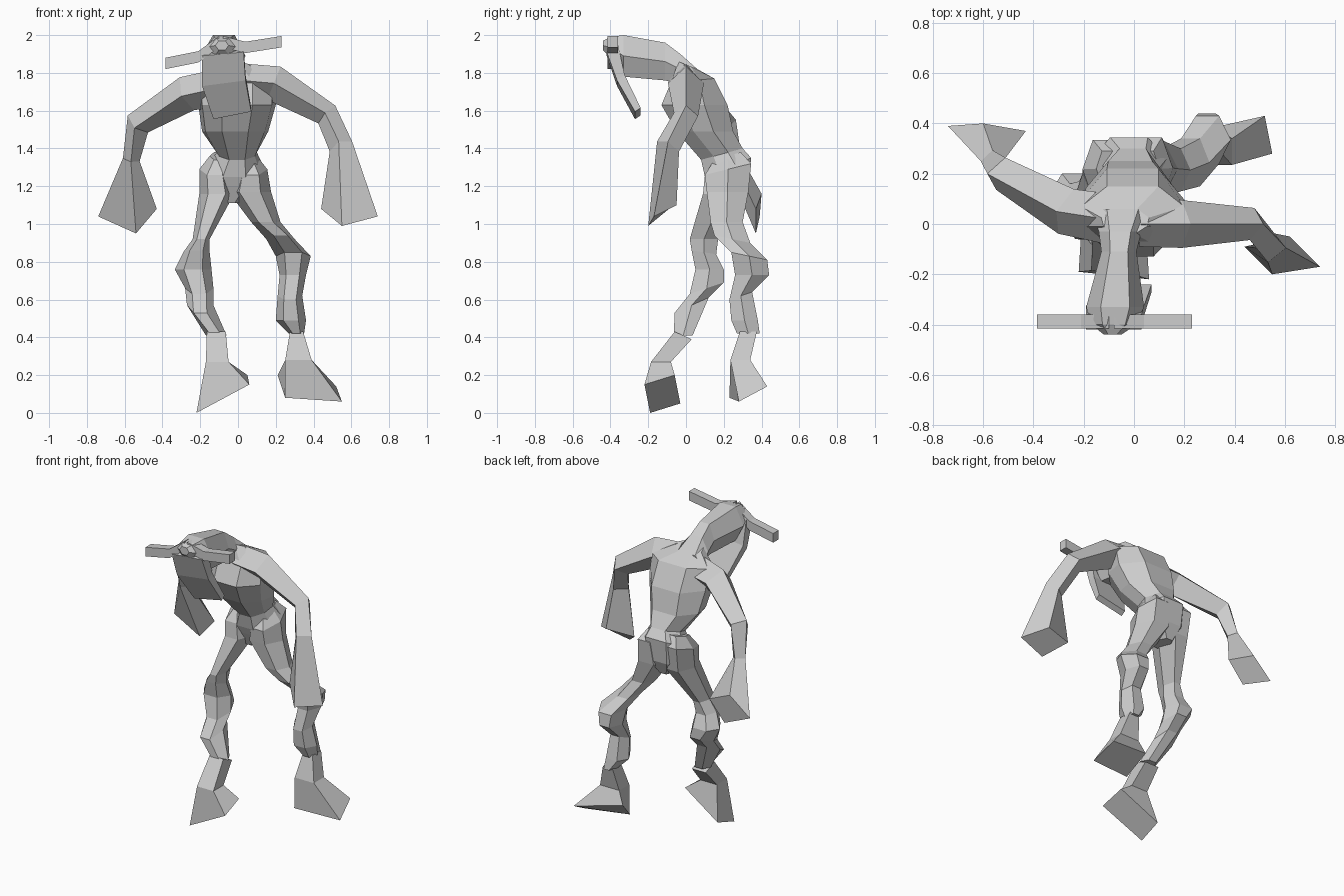
import bpy
import bmesh
from mathutils import Vector

cube = bpy.data.objects.get("Cube")
if cube:
    bpy.data.objects.remove(cube, do_unlink=True)

grey = bpy.data.materials.new("plain grey")
grey.use_nodes = True
grey.diffuse_color = (0.6, 0.6, 0.6, 1)
grey.node_tree.nodes["Principled BSDF"].inputs["Base Color"].default_value = grey.diffuse_color

# Cross-section outlines, each within a unit square
HEX = [(1, 0), (.5, 1), (-.5, 1), (-1, 0), (-.5, -1), (.5, -1)]
OCT = [(1, .3), (.5, 1), (-.5, 1), (-1, .3), (-.9, -.4), (-.4, -1), (.4, -1), (.9, -.4)]
BOX = [(1, 1), (-1, 1), (-1, -1), (1, -1)]
DIAMOND = [(1, 0), (0, 1), (-1, 0), (0, -1)]


def section(centre, a, b, outline):
    """Outline spanned by two half-size vectors around a centre."""
    centre, a, b = Vector(centre), Vector(a), Vector(b)
    return [centre + a * u + b * v for u, v in outline]


def level(x_min, x_max, y_min, y_max, z, tilt=0, outline=HEX):
    """Level section given by its extents; tilt raises its back edge."""
    return section(((x_min + x_max) / 2, (y_min + y_max) / 2, z),
                   ((x_max - x_min) / 2, 0, 0),
                   (0, (y_max - y_min) / 2, tilt), outline)


def upright(x_min, x_max, z_min, z_max, y, outline=HEX):
    """Upright section facing the front."""
    return section(((x_min + x_max) / 2, y, (z_min + z_max) / 2),
                   ((x_max - x_min) / 2, 0, 0),
                   (0, 0, (z_max - z_min) / 2), outline)


def aligned(ring, previous):
    """Reorder a ring so that its corners follow the previous ring."""
    n = len(ring)
    mid = sum(ring, Vector()) / n
    mid_prev = sum(previous, Vector()) / n
    options = [turn[k:] + turn[:k] for turn in (ring, ring[::-1]) for k in range(n)]
    return max(options, key=lambda r: sum((p - mid).normalized().dot((q - mid_prev).normalized())
                                          for p, q in zip(r, previous)))


def loft(name, rings):
    """Skin a closed, flat-shaded solid over a row of rings."""
    bm = bmesh.new()
    rows = []
    previous = None
    for ring in rings:
        ring = [Vector(p) for p in ring]
        if previous:
            ring = aligned(ring, previous)
        previous = ring
        rows.append([bm.verts.new(p) for p in ring])
    n = len(rows[0])
    for low, high in zip(rows, rows[1:]):
        for i in range(n):
            j = (i + 1) % n
            bm.faces.new((low[i], low[j], high[j], high[i]))
    bm.faces.new(rows[0])
    bm.faces.new(rows[-1])
    bmesh.ops.recalc_face_normals(bm, faces=bm.faces)
    mesh = bpy.data.meshes.new(name)
    bm.to_mesh(mesh)
    bm.free()
    mesh.materials.append(grey)
    obj = bpy.data.objects.new(name, mesh)
    bpy.context.collection.objects.link(obj)


def tube(path):
    """Diamond sections square to a path of (point, radius)."""
    points = [Vector(p) for p, r in path]
    rings = []
    for i, (p, radius) in enumerate(path):
        along = points[min(i + 1, len(points) - 1)] - points[max(i - 1, 0)]
        side = along.cross(Vector((0, 1, 0))).normalized()
        across = along.cross(side).normalized()
        rings.append(section(p, side * radius, across * radius, DIAMOND))
    return rings


# Torso with narrow waist and jutting pelvis
loft("torso", [level(*extent, outline=OCT) for extent in (
    (-.13, .06, -.04, .06, 1.84, -.02),
    (-.21, .2, -.08, .15, 1.76, .01),
    (-.21, .2, -.13, .22, 1.63),
    (-.19, .16, -.05, .25, 1.49),
    (-.11, .1, .08, .3, 1.37, .03),
    (-.17, .13, .1, .345, 1.3, .05),
    (-.16, .12, .12, .33, 1.2),
    (-.08, .01, .16, .29, 1.11))])

# Neck and skull, running forward and widening to the brow
loft("head", [upright(*extent) for extent in (
    (-.17, .08, 1.7, 1.82, .06),
    (-.14, .03, 1.74, 1.9, -.03),
    (-.13, .01, 1.76, 1.96, -.11),
    (-.19, .04, 1.78, 2, -.33),
    (-.17, .01, 1.88, 1.99, -.4),
    (-.12, -.05, 1.92, 1.97, -.44))])

# Long flat face hanging from the skull
loft("face_plate", [
    section((-.08, -.39, 1.92), (.11, 0, .01), (0, .03, .02), BOX),
    section((-.075, -.345, 1.76), (.115, 0, .015), (0, .02, .015), BOX),
    section((-.03, -.255, 1.585), (.1, 0, .02), (0, .015, .01), BOX)])

# Bar-like horns rising into the brow
for name, stations in (
        ("left_horn", ((-.08, 1.965), (.04, 1.935), (.23, 1.965))),
        ("right_horn", ((-.1, 1.965), (-.21, 1.885), (-.385, 1.85)))):
    loft(name, [section((x, -.388, z), (0, .028, 0), (0, 0, .03), BOX) for x, z in stations])

# Arms with flared hands
loft("left_arm", tube([
    ((.02, 0, 1.76), .09),
    ((.19, 0, 1.745), .095),
    ((.47, 0, 1.58), .065),
    ((.545, -.095, 1.41), .065)])
    + [[(.44, -.09, 1.08), (.55, -.2, .99), (.74, -.17, 1.04), (.62, -.05, 1.1)]])
loft("right_arm", tube([
    ((-.1, .02, 1.72), .1),
    ((-.27, .05, 1.69), .095),
    ((-.53, .2, 1.53), .07),
    ((-.565, .25, 1.34), .045)])
    + [[(-.74, .39, 1.04), (-.54, .37, .95), (-.43, .37, 1.08), (-.6, .4, 1.16)]])

# Bent legs, with the hips blending into the pelvis
loft("left_leg", [level(*extent) for extent in (
    (.01, .1, .15, .29, 1.36, .02),
    (-.02, .155, .1, .345, 1.29, .03),
    (-.05, .175, .11, .33, 1.17),
    (.07, .225, .13, .3, 1.01),
    (.15, .3, .15, .34, .92, -.02),
    (.2, .385, .24, .43, .83, -.02),
    (.22, .36, .26, .44, .73),
    (.21, .34, .23, .35, .62, .02),
    (.2, .36, .24, .38, .49),
    (.27, .35, .27, .39, .42))])
loft("right_leg", [level(*extent) for extent in (
    (-.15, -.06, .15, .29, 1.36, .02),
    (-.205, -.04, .1, .335, 1.29, .03),
    (-.205, -.02, .09, .31, 1.16),
    (-.24, -.15, .02, .17, .92),
    (-.29, -.15, .03, .16, .85, -.01),
    (-.335, -.14, .05, .2, .76),
    (-.28, -.13, .02, .2, .66, .03),
    (-.27, -.13, -.06, .12, .57, .04),
    (-.17, -.06, -.065, .035, .41))])

# Wedge feet with slanted soles
loft("left_foot", [
    level(.275, .345, .285, .375, .43, outline=BOX),
    level(.25, .39, .235, .34, .28, outline=BOX),
    [(.25, .23, .08), (.55, .28, .06), (.52, .43, .14), (.21, .36, .2)]])
loft("right_foot", [
    level(-.165, -.065, -.06, .03, .41, -.02, outline=BOX),
    level(-.17, -.05, -.185, -.08, .27, outline=BOX),
    [(-.22, -.19, 0), (.06, -.22, .15), (.05, -.06, .2), (-.21, -.03, .05)]])
